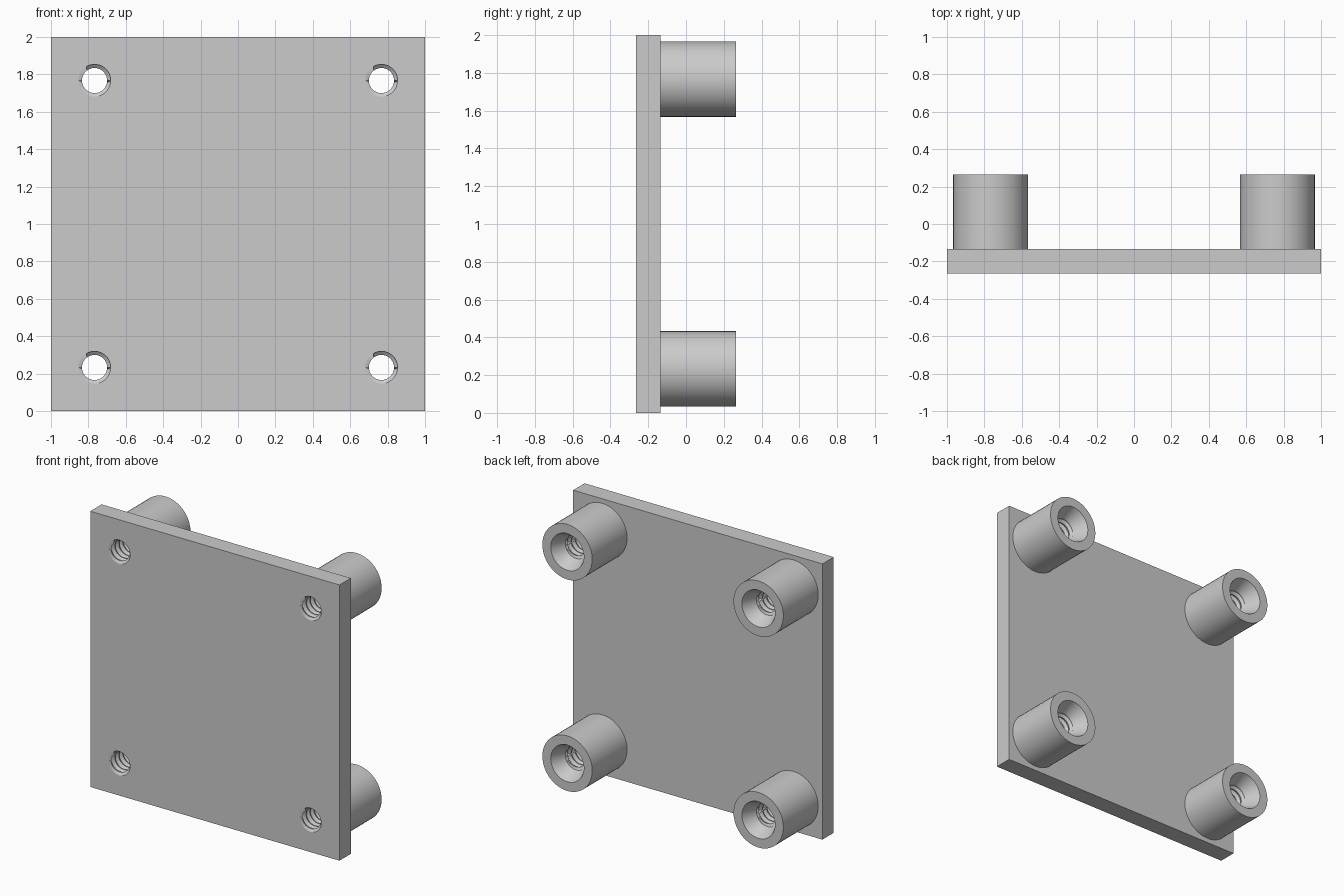
import bpy, bmesh, math

if "Cube" in bpy.data.objects:
    bpy.data.objects.remove(bpy.data.objects["Cube"], do_unlink=True)

FRONT, BACK_OF_PLATE, BACK = -0.265, -0.135, 0.265
OFFSET, BOSS_R, MAJOR_R, MINOR_R = 0.767, 0.2, 0.086, 0.067
SINK_R, SINK_Y = 0.133, 0.165
PITCH, SEGS = 0.045, 48

grey = bpy.data.materials.new("light_grey")
grey.use_nodes = True
grey.diffuse_color = (0.6, 0.6, 0.6, 1)
grey.node_tree.nodes["Principled BSDF"].inputs["Base Color"].default_value = (0.6, 0.6, 0.6, 1)


def finish(bm, name, location=(0, 0, 0)):
    bmesh.ops.remove_doubles(bm, verts=bm.verts, dist=0.00001)
    mesh = bpy.data.meshes.new(name)
    bm.to_mesh(mesh)
    bm.free()
    mesh.materials.append(grey)
    obj = bpy.data.objects.new(name, mesh)
    obj.location = location
    bpy.context.collection.objects.link(obj)
    return obj


def smooth(obj):
    bpy.ops.object.select_all(action="DESELECT")
    obj.select_set(True)
    bpy.context.view_layer.objects.active = obj
    bpy.ops.object.shade_smooth_by_angle(angle=math.radians(30))


def ring_surface(bm, columns):
    """Join neighbouring columns of points into a closed tube."""
    cols = [[bm.verts.new((r * math.cos(a), y, r * math.sin(a))) for r, y in pts]
            for a, pts in columns]
    for i, col in enumerate(cols):
        nxt = cols[(i + 1) % len(cols)]
        for k in range(len(col) - 1):
            bm.faces.new((col[k], nxt[k], nxt[k + 1], col[k + 1]))


def angles():
    return [2 * math.pi * i / SEGS for i in range(SEGS)]


def thread_column(angle):
    """Axial section of the screw thread: flat crest, sloped flanks, flat root."""
    pts = [(MAJOR_R, FRONT)]
    turns = math.ceil((SINK_Y - FRONT) / PITCH)
    for k in range(-1, turns + 1):
        start = FRONT + PITCH * (k + angle / (2 * math.pi))
        for part, r in ((0, MAJOR_R), (0.15, MAJOR_R), (0.5, MINOR_R), (0.65, MINOR_R)):
            y = start + part * PITCH
            inside = FRONT < y < SINK_Y
            pts.append((r if inside else MAJOR_R, min(max(y, FRONT), SINK_Y)))
    pts.append((MAJOR_R, SINK_Y))
    return pts


# Boss: outer wall, end ring and countersink turned around the hole axis
boss_profile = [(BOSS_R, BACK_OF_PLATE), (BOSS_R, BACK), (SINK_R, BACK), (MAJOR_R, SINK_Y)]
corners = [(sx, sz) for sx in (-1, 1) for sz in (-1, 1)]
cutters = []
for sx, sz in corners:
    place = (sx * OFFSET, 0, 1 + sz * OFFSET)
    label = ("lower" if sz < 0 else "upper") + ("_right" if sx < 0 else "_left")

    bm = bmesh.new()
    ring_surface(bm, [(a, boss_profile) for a in angles()])
    bmesh.ops.recalc_face_normals(bm, faces=bm.faces)
    # Outer wall must face away from the axis
    wall = max(bm.faces, key=lambda f: f.calc_center_median().xz.length)
    if wall.normal.xz.dot(wall.calc_center_median().xz) < 0:
        bmesh.ops.reverse_faces(bm, faces=bm.faces)
    smooth(finish(bm, label + "_boss", place))

    # Threaded bore, running through plate and boss, facing the axis
    bm = bmesh.new()
    ring_surface(bm, [(a, thread_column(a)) for a in angles()])
    bmesh.ops.recalc_face_normals(bm, faces=bm.faces)
    bm.normal_update()
    if sum(f.normal.xz.dot(f.calc_center_median().xz) * f.calc_area() for f in bm.faces) > 0:
        bmesh.ops.reverse_faces(bm, faces=bm.faces)
    smooth(finish(bm, label + "_threaded_bore", place))

    # Cutter for the hole in the plate
    bm = bmesh.new()
    bmesh.ops.create_cone(bm, cap_ends=True, segments=SEGS, radius1=MAJOR_R,
                          radius2=MAJOR_R, depth=1)
    cutter = finish(bm, label + "_hole_cutter", place)
    cutter.rotation_euler.x = math.pi / 2
    cutter.hide_render = True
    cutter.hide_set(True)
    cutters.append(cutter)

# Square plate with four holes
bm = bmesh.new()
bmesh.ops.create_cube(bm, size=1)
bmesh.ops.scale(bm, vec=(2, BACK_OF_PLATE - FRONT, 2), verts=bm.verts)
plate = finish(bm, "plate", (0, (FRONT + BACK_OF_PLATE) / 2, 1))
for cutter in cutters:
    cut = plate.modifiers.new("hole", "BOOLEAN")
    cut.operation, cut.solver, cut.object = "DIFFERENCE", "EXACT", cutter

# Apply the cuts, drop the wall of each hole (the threaded bore replaces it) and the cutters
bpy.context.view_layer.update()
cut_mesh = bpy.data.meshes.new_from_object(
    plate.evaluated_get(bpy.context.evaluated_depsgraph_get()))
plate.modifiers.clear()
plate.data = cut_mesh
bm = bmesh.new()
bm.from_mesh(cut_mesh)
walls = [f for f in bm.faces if abs(f.normal.y) < 0.5
         and max(abs(f.calc_center_median().x), abs(f.calc_center_median().z)) < 0.95]
bmesh.ops.delete(bm, geom=walls, context="FACES")
bm.to_mesh(cut_mesh)
bm.free()
for cutter in cutters:
    bpy.data.objects.remove(cutter, do_unlink=True)
